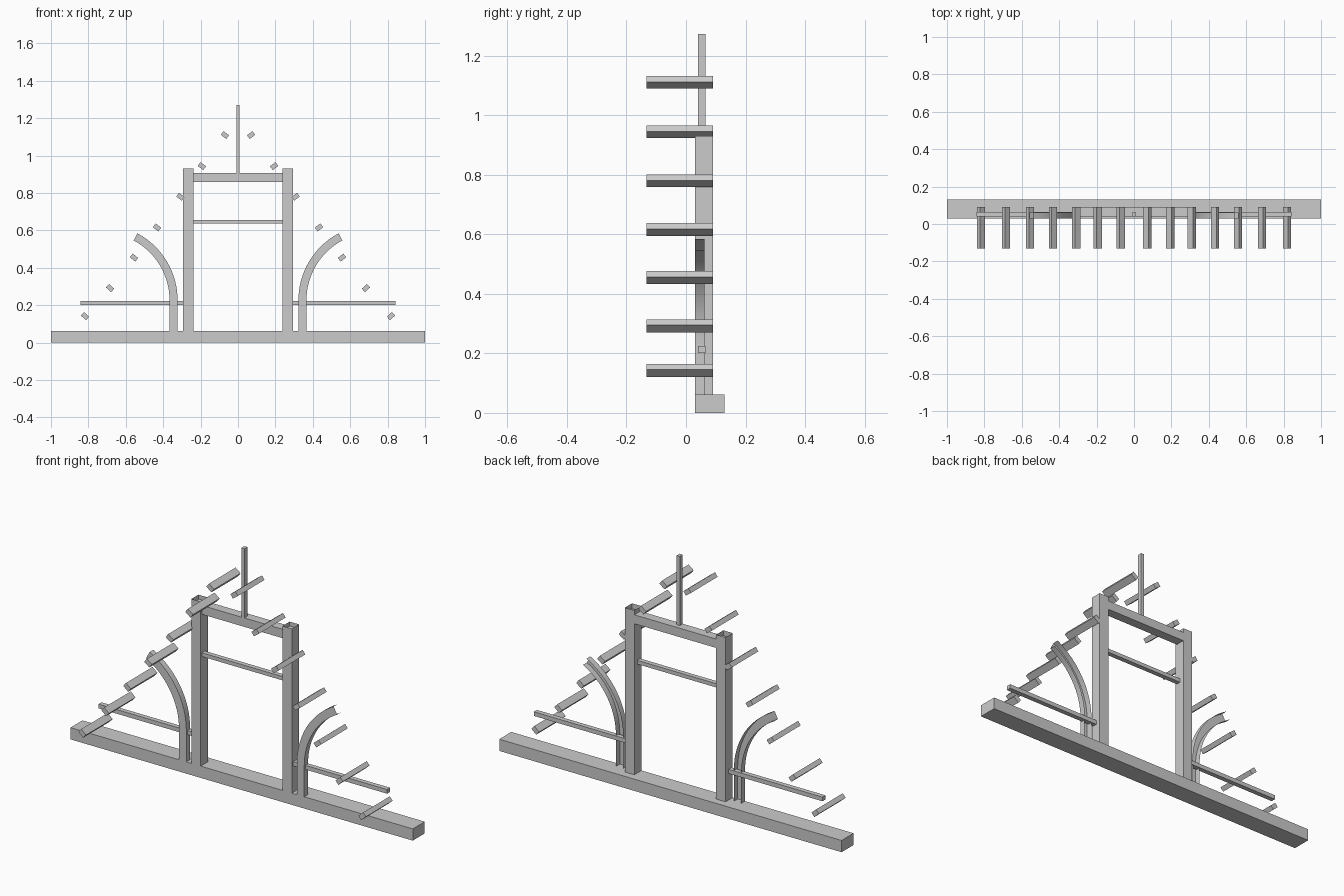
import bpy, bmesh
from math import sin, cos, radians

if "Cube" in bpy.data.objects:
    bpy.data.objects.remove(bpy.data.objects["Cube"])


def make(name, bm):
    bmesh.ops.recalc_face_normals(bm, faces=bm.faces)
    me = bpy.data.meshes.new(name)
    bm.to_mesh(me)
    bm.free()
    ob = bpy.data.objects.new(name, me)
    bpy.context.collection.objects.link(ob)
    return ob


def box(name, x, y, z, open_top=False, tilt=0):
    """Box from (min, max) ranges, optionally turned about its own y axis."""
    bm = bmesh.new()
    bmesh.ops.create_cube(bm, size=1)
    for v in bm.verts:
        v.co.x *= x[1] - x[0]
        v.co.y *= y[1] - y[0]
        v.co.z *= z[1] - z[0]
        px, pz = v.co.x, v.co.z
        v.co.x = px * cos(tilt) - pz * sin(tilt) + sum(x) / 2
        v.co.z = px * sin(tilt) + pz * cos(tilt) + sum(z) / 2
        v.co.y += sum(y) / 2
    bmesh.ops.recalc_face_normals(bm, faces=bm.faces)
    if open_top:
        top = [f for f in bm.faces if f.normal.z > 0.9]
        bmesh.ops.delete(bm, geom=top, context='FACES_ONLY')
    ob_bm = bm
    me = bpy.data.meshes.new(name)
    ob_bm.to_mesh(me)
    ob_bm.free()
    ob = bpy.data.objects.new(name, me)
    bpy.context.collection.objects.link(ob)
    return ob


def mirror(ob):
    m = ob.modifiers.new("mirror", 'MIRROR')
    m.use_axis = (True, False, False)
    m.use_mirror_merge = False
    return ob


# Main timbers
box("tie_beam", (-1, 1), (0.03, 0.13), (0, 0.062))
mirror(box("queen_post", (0.239, 0.294), (0.03, 0.09), (0.06, 0.93), open_top=True))
box("collar_beam", (-0.29, 0.29), (0.04, 0.09), (0.86, 0.907))

# Thin rails and the central upright
bar_y = (0.04, 0.065)
box("cross_rail", (-0.24, 0.24), bar_y, (0.637, 0.657))
mirror(box("side_rail", (0.292, 0.843), bar_y, (0.202, 0.224)))
box("king_post", (-0.009, 0.009), bar_y, (0.905, 1.272))

# Curved braces: channel section, open at the back and ends
R, T, CX, CZ, N = 0.405, 0.043, 0.728, 0.227, 16
path = [((CX - R, 0.06), (CX - R + T, 0.06))]
for i in range(N + 1):
    a = radians(62) * i / N
    path.append(tuple((CX - r * cos(a), CZ + r * sin(a)) for r in (R, R - T)))
bm = bmesh.new()
rows = []
for (ax, az), (bx, bz) in path:
    rows.append([bm.verts.new(p) for p in
                 ((ax, 0.062, az), (ax, 0.03, az), (bx, 0.03, bz), (bx, 0.062, bz))])
for p, q in zip(rows, rows[1:]):
    for k in range(3):
        bm.faces.new((p[k], q[k], q[k + 1], p[k + 1]))
bmesh.ops.recalc_face_normals(bm, faces=bm.faces)
# make sure the web faces the front
if next(f for f in bm.faces if abs(f.normal.y) > 0.9).normal.y > 0:
    bmesh.ops.reverse_faces(bm, faces=bm.faces)
me = bpy.data.meshes.new("curved_brace")
bm.to_mesh(me)
bm.free()
brace = bpy.data.objects.new("curved_brace", me)
bpy.context.collection.objects.link(brace)
mirror(brace)
bpy.context.view_layer.objects.active = brace
brace.select_set(True)
bpy.ops.object.shade_smooth_by_angle(angle=radians(30))

# Purlin stubs following the roof slope
purlins = [(0.818, 0.142, 42), (0.684, 0.292, 42), (0.556, 0.455, 39), (0.433, 0.616, 37),
           (0.308, 0.78, 37), (0.193, 0.944, 37), (0.07, 1.11, 37)]
for x, z, t in purlins:
    mirror(box("purlin", (x - 0.0185, x + 0.0185), (-0.132, 0.09),
               (z - 0.0125, z + 0.0125), tilt=radians(t)))
